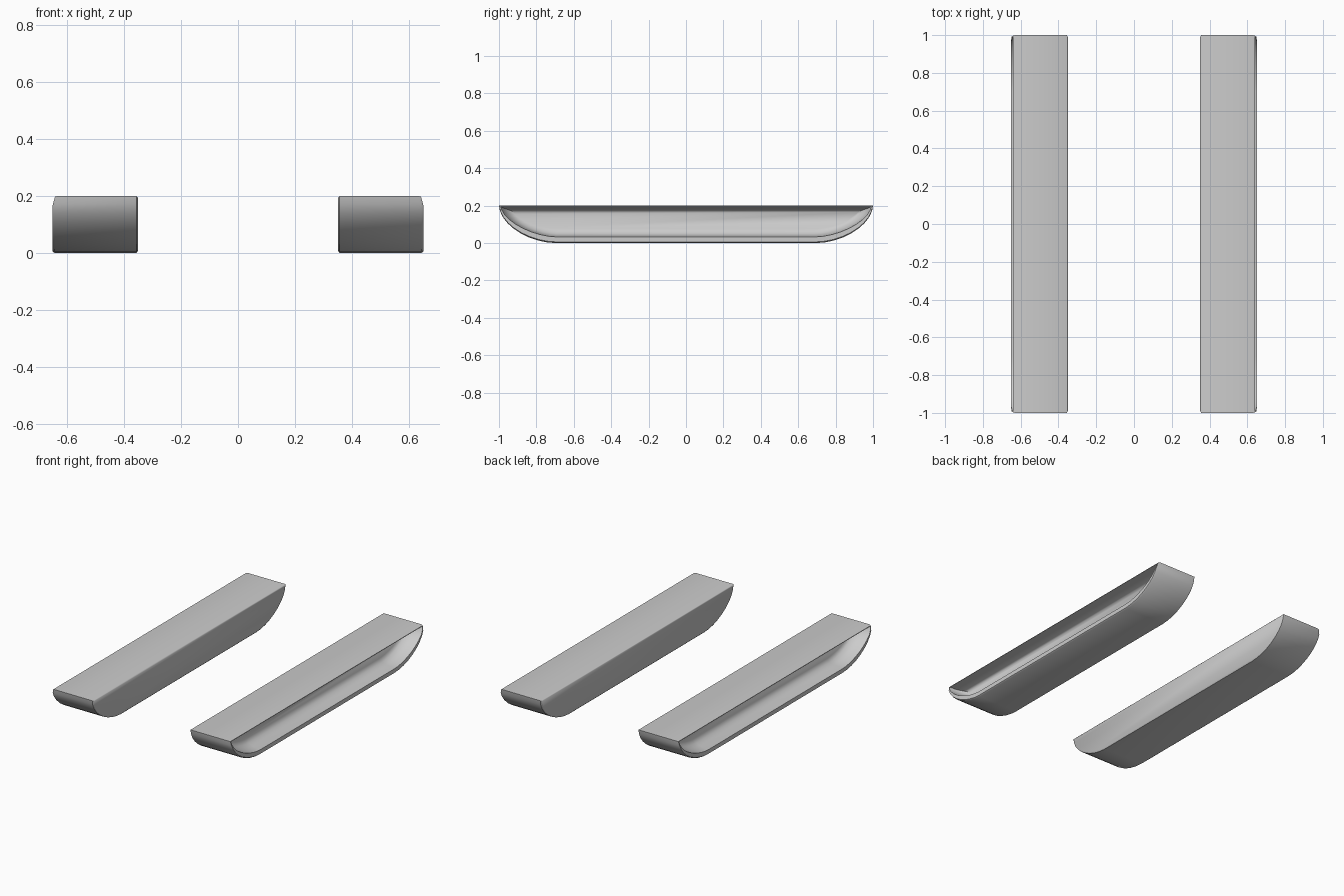
import bpy, bmesh, math

cube = bpy.data.objects.get("Cube")
if cube:
    bpy.data.objects.remove(cube, do_unlink=True)

grey = bpy.data.materials.new("plain_grey")
grey.use_nodes = True
colour = (0.6, 0.6, 0.6, 1)
grey.diffuse_color = colour
grey.node_tree.nodes["Principled BSDF"].inputs["Base Color"].default_value = colour

STEPS = 9


def tray_outline(half, bottom, top, radius, power):
    """Boat-shaped outline in y and z: flat bottom, ends curving up to a flat top."""
    side = []
    for i in range(STEPS + 1):
        a = math.pi / 2 * i / STEPS
        y = half - radius + radius * math.sin(a) ** (2 / power)
        z = top - (top - bottom) * max(math.cos(a), 0) ** (2 / power)
        side.append((y, z))
    return [(-y, z) for y, z in reversed(side)] + side


# Cross-section from the inner face, round the rim, into the side recess:
# x, half length, bottom, top, end radius, curve power
sections = [
    (0.35, 0.99, 0.008, 0.194, 0.30, 1.8),
    (0.356, 1.00, 0.0, 0.2, 0.30, 1.8),
    (0.642, 1.00, 0.0, 0.2, 0.30, 1.8),
    (0.65, 0.996, 0.006, 0.197, 0.30, 1.8),
    (0.65, 0.99, 0.033, 0.194, 0.29, 1.65),
    (0.60, 0.975, 0.038, 0.186, 0.28, 1.65),
    (0.56, 0.95, 0.05, 0.178, 0.26, 1.65),
    (0.545, 0.92, 0.075, 0.165, 0.24, 1.65),
]


def make_bar(name, side):
    bm = bmesh.new()
    loops = []
    for x, *shape in sections:
        loop = []
        for y, z in tray_outline(*shape):
            # The outer rim leans inward towards the top edge
            lean = 0.01 * max(0, (z - 0.165) / 0.035) if x > 0.62 else 0
            loop.append(bm.verts.new((side * (x - lean), y, z)))
        loops.append(loop)
    for a, b in zip(loops, loops[1:]):
        for i in range(len(a)):
            j = (i + 1) % len(a)
            bm.faces.new((a[i], a[j], b[j], b[i]))
    bm.faces.new(loops[0])
    bm.faces.new(loops[-1])
    bmesh.ops.recalc_face_normals(bm, faces=bm.faces)
    mesh = bpy.data.meshes.new(name)
    bm.to_mesh(mesh)
    bm.free()
    mesh.materials.append(grey)
    bar = bpy.data.objects.new(name, mesh)
    bpy.context.collection.objects.link(bar)
    bpy.ops.object.select_all(action="DESELECT")
    bar.select_set(True)
    bpy.context.view_layer.objects.active = bar
    bpy.ops.object.shade_smooth_by_angle(angle=math.radians(50))


make_bar("left_bar", 1)
make_bar("right_bar", -1)
